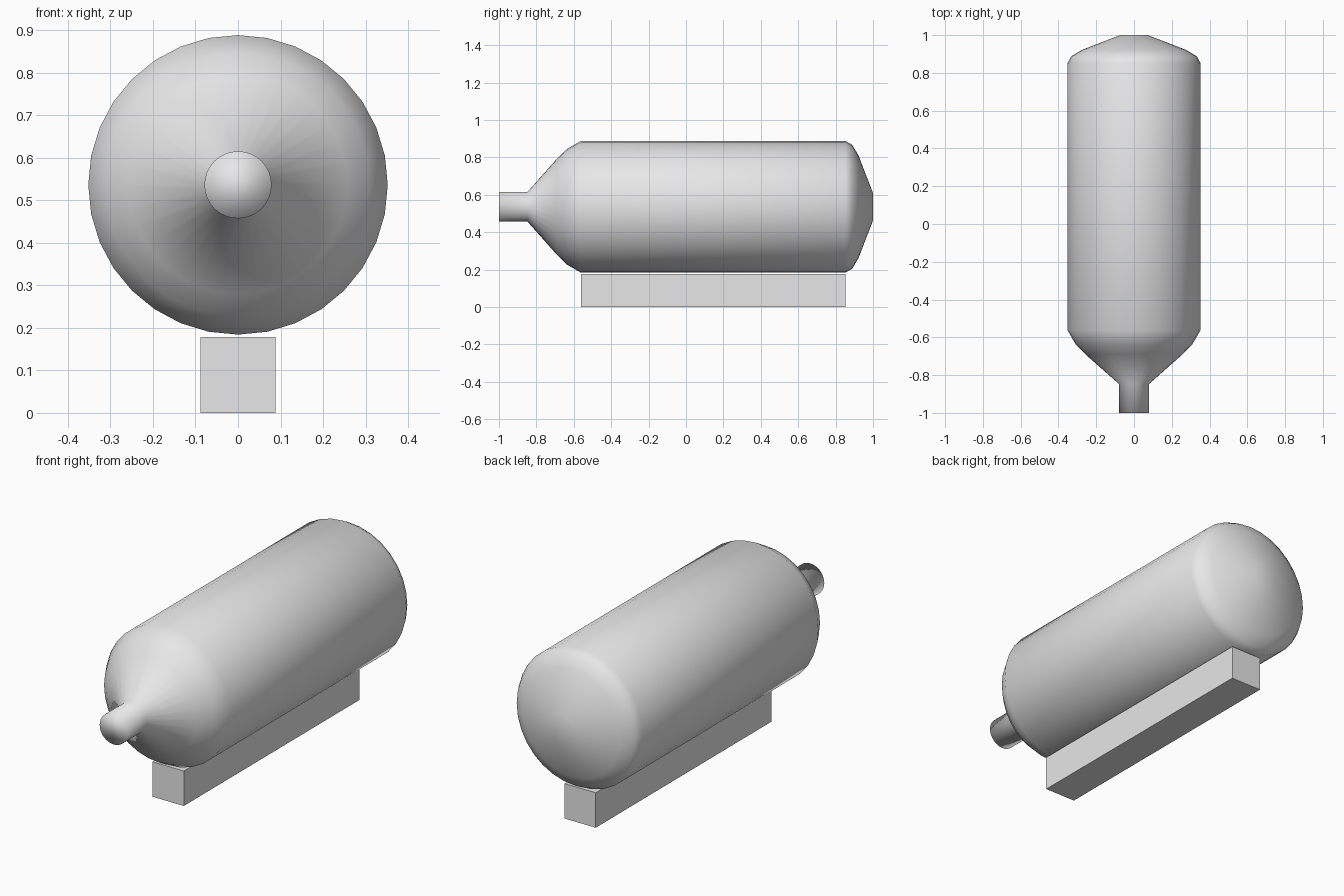
import bpy, bmesh, math

if "Cube" in bpy.data.objects:
    bpy.data.objects.remove(bpy.data.objects["Cube"])

grey = bpy.data.materials.new("light grey")
grey.diffuse_color = (0.8, 0.8, 0.8, 1)
grey.use_nodes = True
grey.node_tree.nodes["Principled BSDF"].inputs["Base Color"].default_value = grey.diffuse_color


def add_object(name, bm, smooth):
    bmesh.ops.recalc_face_normals(bm, faces=bm.faces)
    for f in bm.faces:
        f.smooth = smooth
    mesh = bpy.data.meshes.new(name)
    bm.to_mesh(mesh)
    bm.free()
    mesh.materials.append(grey)
    obj = bpy.data.objects.new(name, mesh)
    bpy.context.collection.objects.link(obj)
    return obj


def lathe_y(name, profile, centre_z, sides=32):
    """Closed solid turned about a line along y; profile is (y, radius)."""
    bm = bmesh.new()
    rings = []
    for y, r in profile:
        angles = [2 * math.pi * i / sides for i in range(sides)]
        rings.append([bm.verts.new((r * math.sin(a), y, centre_z + r * math.cos(a)))
                      for a in angles])
    for a, b in zip(rings, rings[1:]):
        for i in range(sides):
            j = (i + 1) % sides
            bm.faces.new((a[i], a[j], b[j], b[i]))
    bm.faces.new(rings[0])
    bm.faces.new(rings[-1])
    return add_object(name, bm, True)


# Bottle-shaped tank: neck, shoulder, barrel and domed end
lathe_y("tank", [(-1.0, 0.079), (-0.848, 0.079), (-0.69, 0.257), (-0.635, 0.31),
                 (-0.562, 0.352), (0.852, 0.352), (0.888, 0.332), (0.922, 0.275),
                 (1.0, 0.073)], 0.536)

# Long support block under the barrel
bm = bmesh.new()
bmesh.ops.create_cube(bm, size=1)
bmesh.ops.scale(bm, vec=(0.176, 1.414, 0.178), verts=bm.verts)
bmesh.ops.translate(bm, vec=(0, 0.145, 0.089), verts=bm.verts)
add_object("support_block", bm, False)
